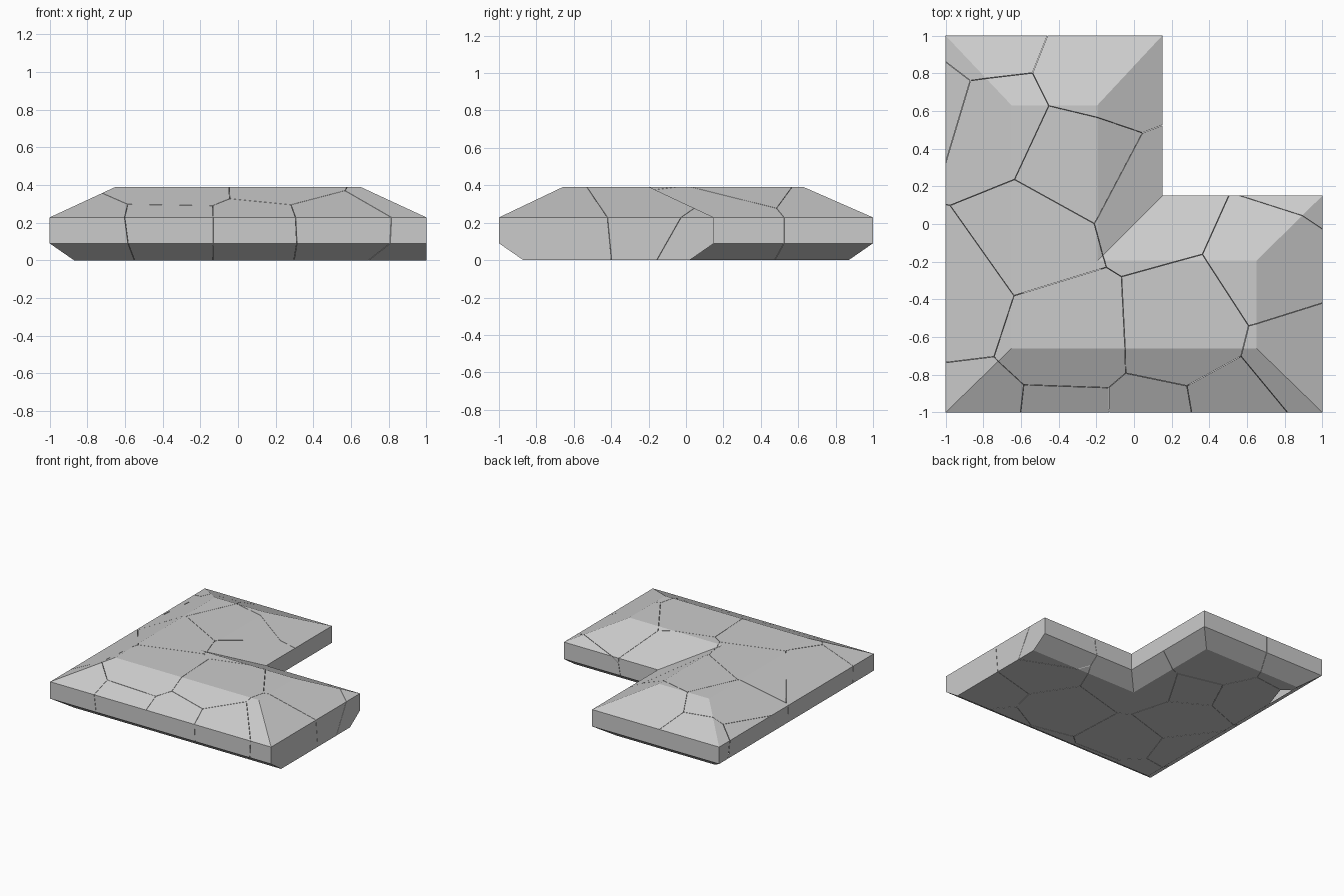
import bpy, bmesh
from mathutils import Vector

if "Cube" in bpy.data.objects:
    bpy.data.objects.remove(bpy.data.objects["Cube"])


def l_ring(left, front, right, inner, back):
    """Corners of an L outline, counter-clockwise."""
    return [(left, front), (right, front), (right, inner),
            (inner, inner), (inner, back), (left, back)]


# Stacked outlines: under-bevel (flat on the right end), straight wall, sloped top
levels = [
    (0.00, l_ring(-0.87, -0.87, 1.00, 0.02, 0.87)),
    (0.09, l_ring(-1, -1, 1, 0.15, 1)),
    (0.228, l_ring(-1, -1, 1, 0.15, 1)),
    (0.39, l_ring(-0.65, -0.66, 0.65, -0.195, 0.63)),
]


def slab():
    bm = bmesh.new()
    rings = [[bm.verts.new((x, y, z)) for x, y in ring] for z, ring in levels]
    for a, b in zip(rings, rings[1:]):
        for i in range(6):
            j = (i + 1) % 6
            bm.faces.new((a[i], a[j], b[j], b[i]))
    bm.faces.new(rings[0][::-1])
    bm.faces.new(rings[-1])
    return bm


# Centres of the cracked stone pieces
seeds = [Vector(s) for s in [
    (-0.80, 1.02, 0.20), (-0.20, 0.78, 0.20), (-1.07, 0.63, 0.14),
    (-0.74, 0.52, 0.22), (-0.31, 0.32, 0.30), (0.06, 0.10, 0.20),
    (-0.52, -0.06, 0.25), (-0.94, -0.38, 0.18), (-0.36, -0.58, 0.25),
    (0.24, -0.55, 0.22), (0.78, -0.20, 0.25), (0.93, 0.17, 0.04),
    (0.92, -0.72, 0.20), (0.52, -1.06, 0.22), (0.12, -1.12, 0.20),
    (-0.38, -1.13, 0.20), (-0.84, -1.05, 0.14),
]]
GAP = 0.0012

# Cut the slab down to each piece with the planes halfway to its neighbours
for n, s in enumerate(seeds):
    bm = slab()
    for o in seeds:
        if o is s:
            continue
        d = (o - s).normalized()
        cut = bmesh.ops.bisect_plane(
            bm, geom=bm.verts[:] + bm.edges[:] + bm.faces[:], dist=1e-5,
            plane_co=(s + o) / 2 - d * GAP, plane_no=d, clear_outer=True)
        edges = [e for e in cut["geom_cut"]
                 if isinstance(e, bmesh.types.BMEdge) and e.is_boundary]
        if edges:
            bmesh.ops.holes_fill(bm, edges=edges, sides=0)
    if bm.faces:
        bmesh.ops.recalc_face_normals(bm, faces=bm.faces[:])
        name = f"stone_piece_{n + 1:02d}"
        me = bpy.data.meshes.new(name)
        bm.to_mesh(me)
        bpy.context.collection.objects.link(bpy.data.objects.new(name, me))
    bm.free()
